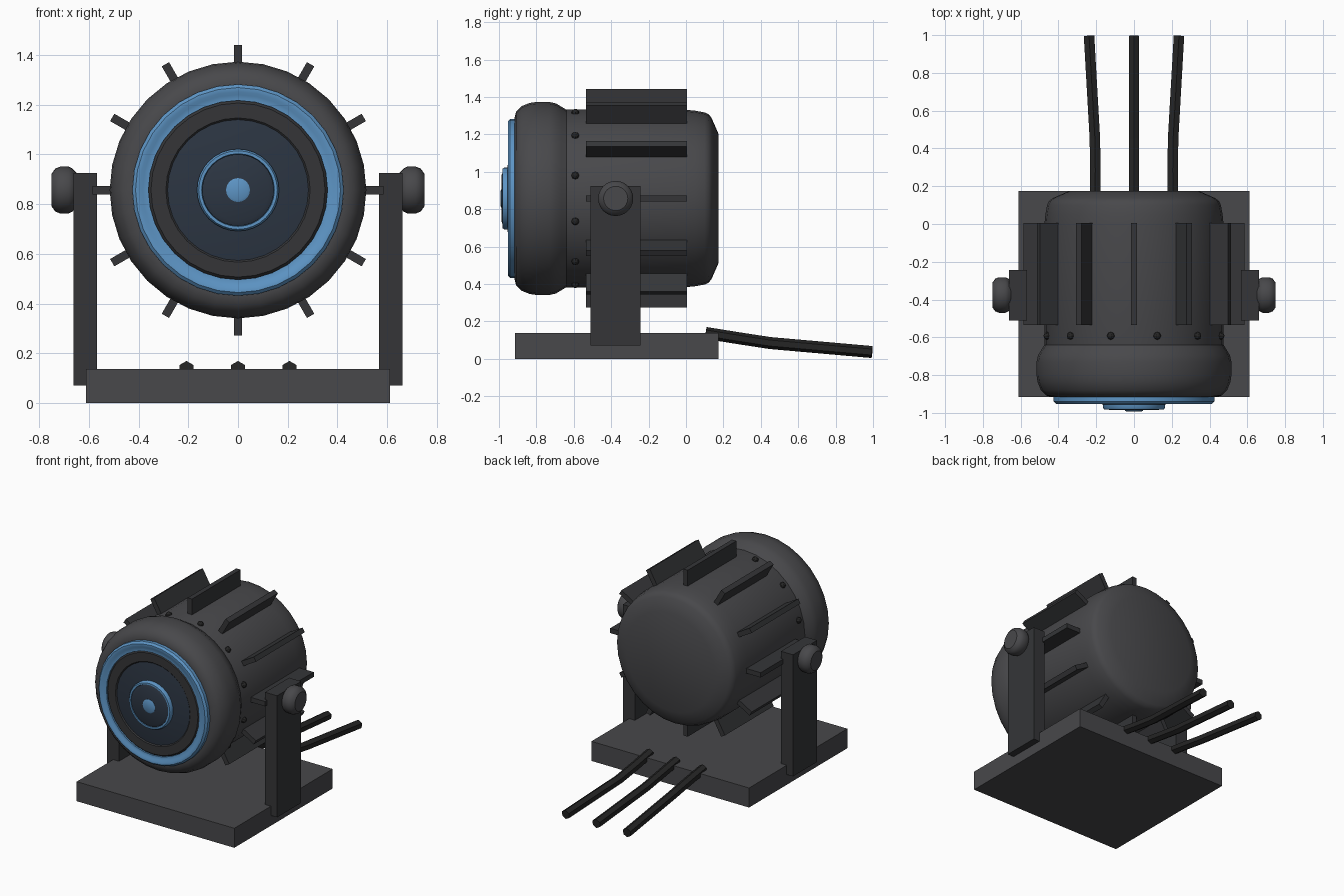
import bpy, bmesh, math
from mathutils import Matrix, Vector

if "Cube" in bpy.data.objects:
    bpy.data.objects.remove(bpy.data.objects["Cube"])

AXIS_Z = 0.857


def material(name, rgb):
    m = bpy.data.materials.new(name)
    m.diffuse_color = (*rgb, 1)
    m.use_nodes = True
    m.node_tree.nodes["Principled BSDF"].inputs["Base Color"].default_value = m.diffuse_color
    return m


SHELL = material("shell_grey", (0.065, 0.065, 0.07))
FRAME = material("frame_grey", (0.035, 0.036, 0.039))
RUBBER = material("rubber_black", (0.018, 0.018, 0.018))
BLUE = material("accent_blue", (0.11, 0.3, 0.56))
GLASS = material("dark_glass", (0.025, 0.036, 0.055))


def finish(name, bm, mat, smooth=False):
    bmesh.ops.recalc_face_normals(bm, faces=bm.faces[:])
    me = bpy.data.meshes.new(name)
    bm.to_mesh(me)
    bm.free()
    me.materials.append(mat)
    ob = bpy.data.objects.new(name, me)
    bpy.context.collection.objects.link(ob)
    if smooth:
        bpy.ops.object.select_all(action='DESELECT')
        ob.select_set(True)
        bpy.context.view_layer.objects.active = ob
        bpy.ops.object.shade_smooth_by_angle(angle=math.radians(35))
    return ob


def box(name, lo, hi, mat):
    lo, hi = Vector(lo), Vector(hi)
    bm = bmesh.new()
    bmesh.ops.create_cube(bm, size=1, matrix=Matrix.Translation((lo + hi) / 2)
                          @ Matrix.Diagonal((*(hi - lo), 1)))
    return finish(name, bm, mat)


def lathe(name, profile, mat, n=32, closed=False, place=None):
    """Revolve (radius, y) points around the y axis; open ends are capped."""
    bm = bmesh.new()
    rings = [[bm.verts.new((r * math.cos(2 * math.pi * i / n), y,
                            r * math.sin(2 * math.pi * i / n))) for i in range(n)]
             for r, y in profile]
    pairs = list(zip(rings, rings[1:]))
    if closed:
        pairs.append((rings[-1], rings[0]))
    else:
        bm.faces.new(rings[0])
        bm.faces.new(rings[-1])
    for a, b in pairs:
        for i in range(n):
            j = (i + 1) % n
            bm.faces.new((a[i], a[j], b[j], b[i]))
    bm.transform(place or Matrix.Translation((0, 0, AXIS_Z)))
    return finish(name, bm, mat, True)


# Base plate
box("base_plate", (-0.612, -0.915, 0), (0.612, 0.175, 0.137), SHELL)

# Lamp housing and flared front hood
lathe("lamp_housing", [(0.46, -0.70), (0.475, -0.64), (0.475, -0.01), (0.469, 0.05),
                       (0.46, 0.10), (0.45, 0.122), (0.43, 0.137), (0.345, 0.174)], SHELL)
lathe("front_hood", [(0.35, -0.88), (0.35, -0.91), (0.43, -0.917), (0.465, -0.908),
                     (0.493, -0.88), (0.511, -0.835), (0.516, -0.80), (0.516, -0.73),
                     (0.508, -0.695), (0.49, -0.665), (0.475, -0.64)], SHELL)

# Front rings and lens
lathe("outer_blue_ring", [(0.425, -0.905), (0.425, -0.94), (0.412, -0.953), (0.395, -0.953),
                          (0.383, -0.945), (0.36, -0.945), (0.36, -0.905)], BLUE, 32, True)
lathe("lens_bezel", [(0.362, -0.90), (0.362, -0.932), (0.35, -0.945), (0.29, -0.945),
                     (0.28, -0.935), (0.28, -0.90)], FRAME, 32, True)
lathe("lens_glass", [(0.285, -0.90), (0.285, -0.938), (0.165, -0.955)], GLASS)
lathe("inner_blue_ring", [(0.165, -0.945), (0.165, -0.972), (0.158, -0.982),
                          (0.146, -0.982), (0.142, -0.945)], BLUE, 32, True)
lathe("lens_centre", [(0.144, -0.94), (0.144, -0.978), (0.125, -0.986)], GLASS)
lathe("centre_dot", [(0.048, -0.97), (0.048, -0.988), (0.04, -0.992)], BLUE, 24)

# Cooling fins and screws around the housing
for k in range(12):
    spin = Matrix.Translation((0, 0, AXIS_Z)) @ Matrix.Rotation(math.radians(30 * k), 4, 'Y')
    fin = box(f"cooling_fin_{k + 1}", (-0.017, -0.535, 0.43), (0.017, 0.006, 0.584), FRAME)
    fin.data.transform(spin)
    turn = Matrix.Translation((0, 0, AXIS_Z)) @ Matrix.Rotation(math.radians(30 * k + 15), 4, 'Y')
    bm = bmesh.new()
    bmesh.ops.create_uvsphere(bm, u_segments=8, v_segments=6, radius=0.021,
                              matrix=turn @ Matrix.Translation((0, -0.592, 0.474)))
    finish(f"screw_{k + 1}", bm, RUBBER)

# Yoke arms and pivot knobs
for side, s in (("left", -1), ("right", 1)):
    box(f"{side}_yoke_arm", (min(s * 0.567, s * 0.661), -0.51, 0.072),
        (max(s * 0.567, s * 0.661), -0.243, 0.925), FRAME)
    place = Matrix.Translation((0, -0.376, AXIS_Z)) @ Matrix.Rotation(-s * math.pi / 2, 4, 'Z')
    lathe(f"{side}_pivot_knob", [(0.07, 0.65), (0.086, 0.665), (0.094, 0.68), (0.094, 0.715),
                                 (0.086, 0.735), (0.065, 0.75)], SHELL, 24, place=place)


# Three cables leaving the rear, as bent hexagonal tubes
def cable(name, path, radius, n=6):
    pts = [Vector(p) for p in path]
    bm = bmesh.new()
    rings = []
    for i, p in enumerate(pts):
        d = (pts[min(i + 1, len(pts) - 1)] - pts[max(i - 1, 0)]).normalized()
        side = d.cross(Vector((0, 0, 1))).normalized()
        up = side.cross(d)
        rings.append([bm.verts.new(p + radius * (math.sin(2 * math.pi * j / n) * side
                                                 + math.cos(2 * math.pi * j / n) * up))
                      for j in range(n)])
    for a, b in zip(rings, rings[1:]):
        for j in range(n):
            bm.faces.new((a[j], a[(j + 1) % n], b[(j + 1) % n], b[j]))
    bm.faces.new(rings[0])
    bm.faces.new(rings[-1])
    finish(name, bm, RUBBER)


for label, s in (("left", -1), ("middle", 0), ("right", 1)):
    cable(f"{label}_cable", [(s * 0.207, 0.105, 0.138), (s * 0.205, 0.28, 0.11),
                             (s * 0.207, 0.45, 0.084), (s * 0.238, 0.995, 0.036)], 0.032)
